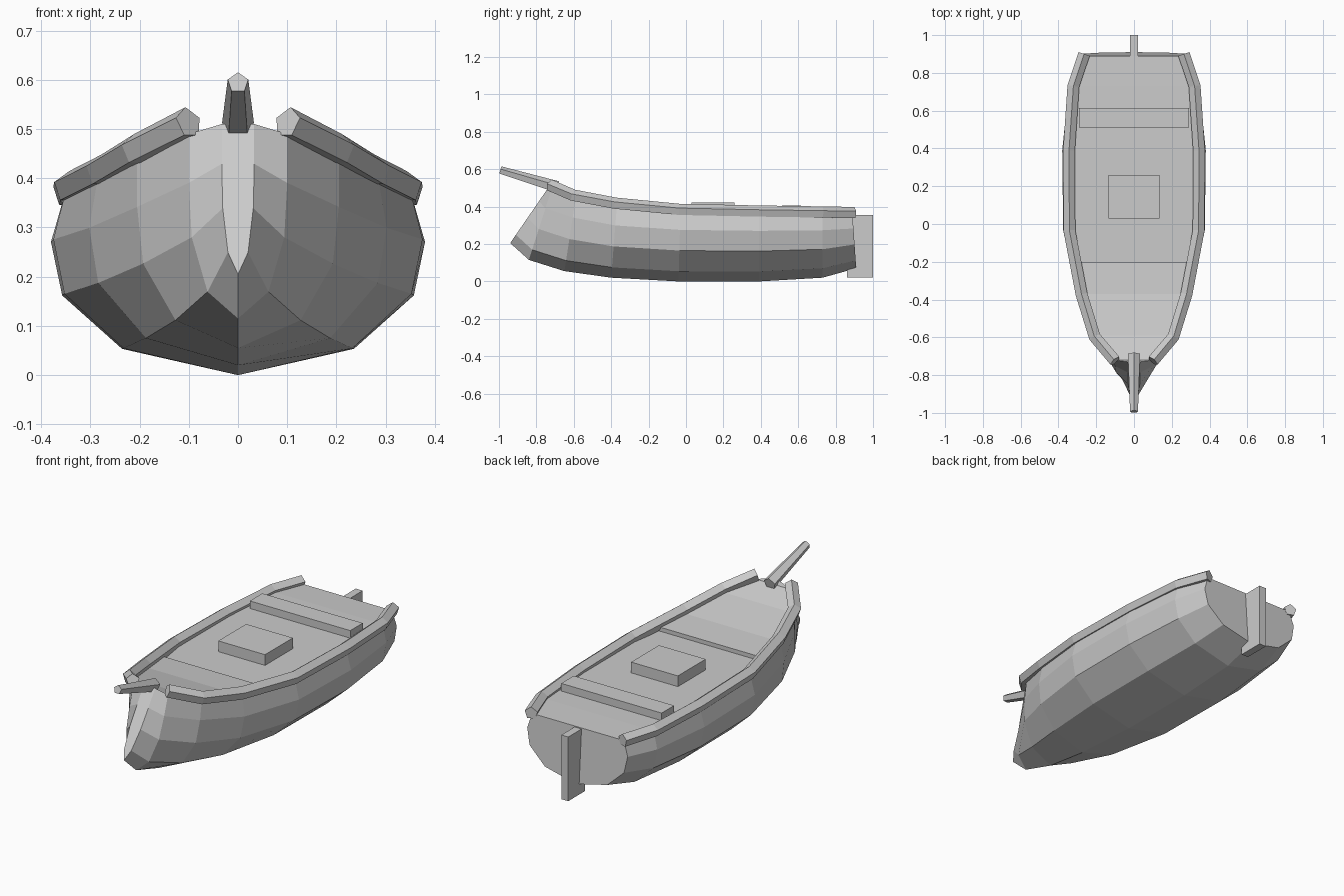
import bpy, bmesh, math
from mathutils import Vector

if "Cube" in bpy.data.objects:
    bpy.data.objects.remove(bpy.data.objects["Cube"], do_unlink=True)

grey = bpy.data.materials.new("light_grey")
grey.use_nodes = True
grey.diffuse_color = (0.6, 0.6, 0.6, 1)
grey.node_tree.nodes["Principled BSDF"].inputs["Base Color"].default_value = (0.6, 0.6, 0.6, 1)


def make(name, verts, faces):
    mesh = bpy.data.meshes.new(name)
    bm = bmesh.new()
    vs = [bm.verts.new(v) for v in verts]
    for f in faces:
        bm.faces.new([vs[i] for i in f])
    bmesh.ops.remove_doubles(bm, verts=bm.verts, dist=0.0001)
    bmesh.ops.recalc_face_normals(bm, faces=bm.faces)
    bm.to_mesh(mesh)
    bm.free()
    mesh.materials.append(grey)
    obj = bpy.data.objects.new(name, mesh)
    bpy.context.collection.objects.link(obj)
    return obj


def loft(name, rings, closed, caps=True):
    """Skin a list of equal-length rings with quads."""
    n = len(rings[0])
    faces = []
    for r in range(len(rings) - 1):
        for i in range(n if closed else n - 1):
            j = (i + 1) % n
            faces.append((r * n + i, r * n + j, (r + 1) * n + j, (r + 1) * n + i))
    if caps:
        faces += [tuple(range(n)), tuple(range((len(rings) - 1) * n, len(rings) * n))]
    return make(name, [v for ring in rings for v in ring], faces)


def tube(name, path, radii):
    """Five-sided bar along a path, with a ridge on top."""
    path = [Vector(p) for p in path]
    rings = []
    for k, p in enumerate(path):
        a, b = path[max(k - 1, 0)], path[min(k + 1, len(path) - 1)]
        t = (b - a).normalized()
        side = t.cross(Vector((0, 0, 1))).normalized()
        up = side.cross(t)
        angles = [i * math.tau / 5 for i in range(5)]
        rings.append([p + radii[k] * (side * math.sin(q) + up * math.cos(q)) for q in angles])
    return loft(name, rings, True)


def box(name, low, high):
    rings = [[(low[0], low[1], z), (high[0], low[1], z), (high[0], high[1], z), (low[0], high[1], z)]
             for z in (low[2], high[2])]
    return loft(name, rings, True)


# Hull stations: keel y, sheer y, half beam, sheer half width, keel z, sheer z
stations = [
    (-0.94, -0.73, 0.033, 0.033, 0.205, 0.51),
    (-0.84, -0.72, 0.100, 0.100, 0.115, 0.49),
    (-0.65, -0.59, 0.205, 0.205, 0.055, 0.445),
    (-0.40, -0.37, 0.302, 0.285, 0.020, 0.40),
    (-0.04, -0.03, 0.375, 0.350, 0.0, 0.375),
    (0.39, 0.39, 0.380, 0.352, 0.0, 0.368),
    (0.73, 0.73, 0.345, 0.325, 0.02, 0.365),
    (0.91, 0.89, 0.290, 0.265, 0.07, 0.36),
]
rise = (0, 0.145, 0.44, 0.735, 1)
spread = (0, 0.62, 0.94, 1)
rings = []
for yk, yt, beam, top, zk, zt in stations:
    xs = [s * beam for s in spread] + [top]
    half = [(x, yk + (yt - yk) * h, zk + (zt - zk) * h) for x, h in zip(xs, rise)]
    rings.append([(-x, y, z) for x, y, z in half[:0:-1]] + half)
loft("hull", rings, False)

# Deck: raised foredeck, small step, then the level main deck
edge = [(s[3], s[1], s[5]) for s in stations]
edge = edge[:4] + [(0.319, -0.2, 0.387), (0.319, -0.2, 0.366)] + \
    [(x, y, min(z, 0.366)) for x, y, z in edge[4:]]
loft("deck", [[(-x, y, z), (x, y, z)] for x, y, z in edge], False, caps=False)

# Gunwale rails on both sides
rail = [(0.100, -0.725, 0.513), (0.207, -0.60, 0.458), (0.277, -0.375, 0.415),
        (0.342, -0.035, 0.382), (0.344, 0.39, 0.373), (0.321, 0.73, 0.368), (0.264, 0.90, 0.365)]
for side, name in ((1, "left_rail"), (-1, "right_rail")):
    tube(name, [(side * x, y, z) for x, y, z in rail], [0.033] * len(rail))

# Bowsprit, rudder and deck fittings
tube("bowsprit", [(0, -0.69, 0.503), (0, -0.993, 0.594)], [0.034, 0.022])
box("rudder", (-0.02, 0.86, 0.02), (0.02, 1.0, 0.355))
box("bench", (-0.29, 0.512, 0.35), (0.29, 0.615, 0.405))
box("hatch", (-0.135, 0.03, 0.35), (0.135, 0.26, 0.422))
